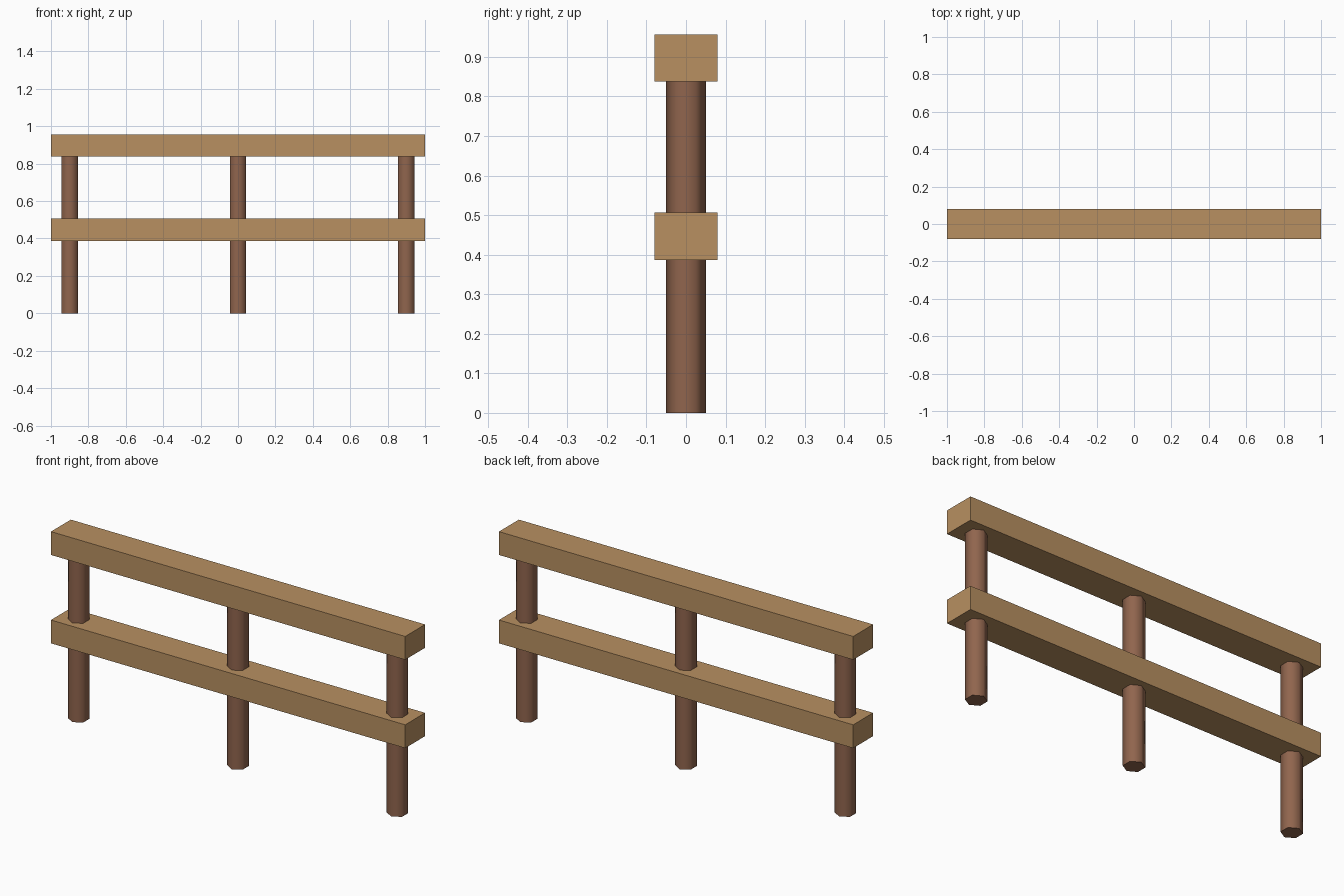
import bpy
import math

if "Cube" in bpy.data.objects:
    bpy.data.objects.remove(bpy.data.objects["Cube"])


def make_material(name, rgb):
    mat = bpy.data.materials.new(name)
    mat.use_nodes = True
    color = (*rgb, 1.0)
    mat.diffuse_color = color
    mat.node_tree.nodes["Principled BSDF"].inputs["Base Color"].default_value = color
    return mat


light_wood = make_material("light_wood", (0.48, 0.28, 0.12))
dark_wood = make_material("dark_wood", (0.28, 0.13, 0.075))


def add_rail(name, bottom, top):
    bpy.ops.mesh.primitive_cube_add(size=1, location=(0, 0, (bottom + top) / 2))
    rail = bpy.context.object
    rail.name = name
    rail.scale = (2.0, 0.16, top - bottom)
    bpy.ops.object.transform_apply(location=False, rotation=False, scale=True)
    rail.data.materials.append(light_wood)


def add_post(name, x, height=0.88):
    bpy.ops.mesh.primitive_cylinder_add(
        vertices=6, radius=0.05, depth=height, location=(x, 0, height / 2))
    post = bpy.context.object
    post.name = name
    bpy.ops.object.shade_smooth_by_angle(angle=math.radians(65))
    post.data.materials.append(dark_wood)


# Two square-cut horizontal rails
add_rail("lower_rail", 0.387, 0.506)
add_rail("top_rail", 0.838, 0.957)

# Three hexagonal posts, smooth around the sides
for name, x in (("right_post", -0.9), ("middle_post", 0), ("left_post", 0.9)):
    add_post(name, x)
